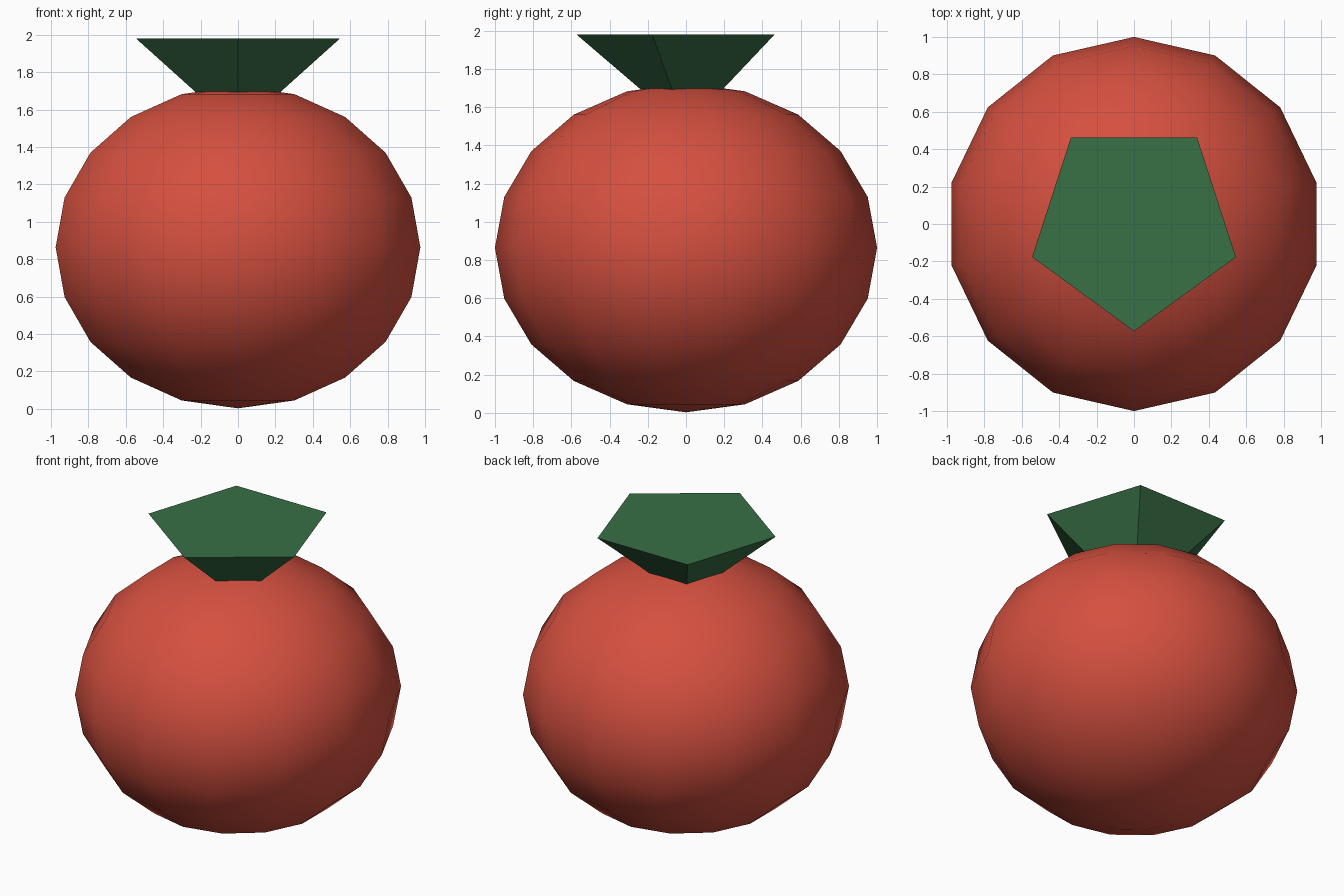
import bpy
import math

if "Cube" in bpy.data.objects:
    bpy.data.objects.remove(bpy.data.objects["Cube"])


def paint(obj, name, rgb):
    mat = bpy.data.materials.new(name)
    mat.diffuse_color = (*rgb, 1)
    mat.use_nodes = True
    mat.node_tree.nodes["Principled BSDF"].inputs["Base Color"].default_value = mat.diffuse_color
    obj.data.materials.append(mat)


# Round fruit body: slightly squashed low-poly sphere, smooth shaded
bpy.ops.mesh.primitive_uv_sphere_add(segments=14, ring_count=10, radius=1,
                                     location=(0, 0, 0.864))
body = bpy.context.object
body.name = "fruit_body"
body.scale.z = 0.861
bpy.ops.object.transform_apply(location=False, rotation=False, scale=True)
bpy.ops.object.shade_smooth()
paint(body, "red_skin", (0.66, 0.08, 0.05))

# Leafy top: five-sided cone, point down in the fruit, one corner to the front
TOP, DEPTH = 1.98, 0.49
bpy.ops.mesh.primitive_cone_add(vertices=5, radius1=0.573, radius2=0, depth=DEPTH,
                                location=(0, 0, TOP - DEPTH / 2),
                                rotation=(math.pi, 0, 0))
leaf = bpy.context.object
leaf.name = "leaf_top"
bpy.ops.object.transform_apply(location=False, rotation=True, scale=False)
paint(leaf, "leaf_green", (0.04, 0.16, 0.06))
